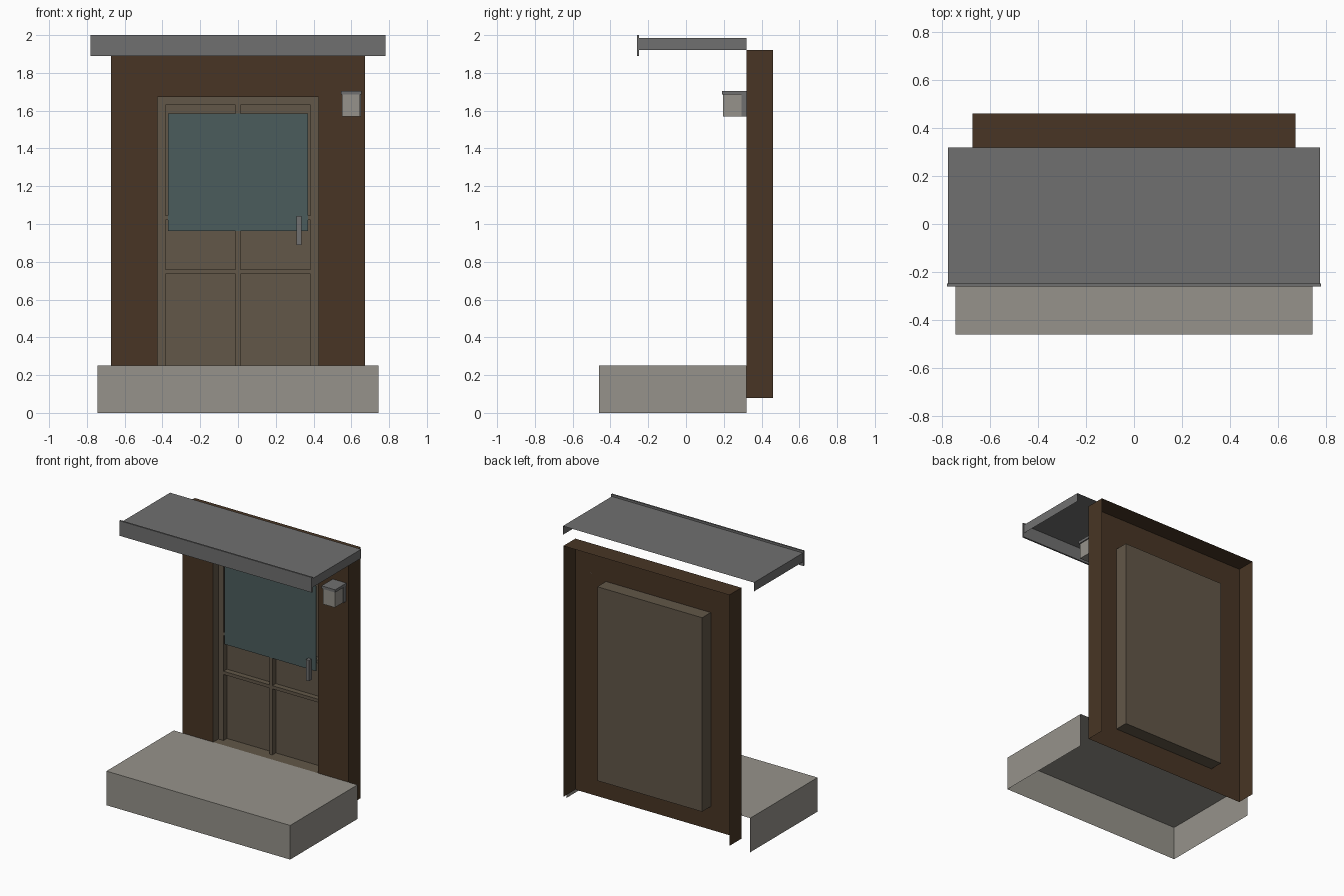
import bpy
import bmesh

cube = bpy.data.objects.get("Cube")
if cube:
    bpy.data.objects.remove(cube, do_unlink=True)


def material(name, r, g, b):
    m = bpy.data.materials.new(name)
    m.use_nodes = True
    m.diffuse_color = (r, g, b, 1)
    m.node_tree.nodes["Principled BSDF"].inputs["Base Color"].default_value = (r, g, b, 1)
    return m


brown = material("dark brown wood", 0.065, 0.036, 0.018)
taupe = material("taupe door", 0.122, 0.095, 0.065)
teal = material("teal glass", 0.07, 0.107, 0.107)
stone = material("pale stone", 0.305, 0.29, 0.257)
grey = material("grey metal", 0.163, 0.163, 0.163)

SIDES = {"left": (0, 1), "right": (0, -1), "back": (1, 1),
         "front": (1, -1), "top": (2, 1), "bottom": (2, -1)}


def finish(name, bm, mat):
    mesh = bpy.data.meshes.new(name)
    bm.to_mesh(mesh)
    bm.free()
    mesh.materials.append(mat)
    obj = bpy.data.objects.new(name, mesh)
    bpy.context.collection.objects.link(obj)
    return obj


def box(name, x, y, z, mat, open_sides=()):
    """Box from (low, high) ranges, with the named sides left open."""
    bm = bmesh.new()
    bmesh.ops.create_cube(bm, size=1)
    for v in bm.verts:
        v.co = [r[0] if c < 0 else r[1] for c, r in zip(v.co, (x, y, z))]
    bm.normal_update()
    gone = [f for f in bm.faces for s in open_sides
            if f.normal[SIDES[s][0]] * SIDES[s][1] > 0.9]
    bmesh.ops.delete(bm, geom=gone, context="FACES")
    return finish(name, bm, mat)


def sym(half):
    return (-half, half)


WALL_Y = 0.32
DOOR_X, DOOR_Z = sym(0.425), (0.25, 1.672)
WALL_X, WALL_Z = sym(0.673), (0.08, 1.92)

# Wall: returns at the sides and top, open behind and below
box("wall_returns", WALL_X, (WALL_Y, 0.46), WALL_Z, brown, ("front", "back", "bottom"))

# Wall face: a ring around the door opening
bm = bmesh.new()
corners = [(0, 0), (1, 0), (1, 1), (0, 1)]
outer = [bm.verts.new((WALL_X[i], WALL_Y, WALL_Z[j])) for i, j in corners]
inner = [bm.verts.new((DOOR_X[i], WALL_Y, DOOR_Z[j])) for i, j in corners]
for k in range(4):
    n = (k + 1) % 4
    bm.faces.new((outer[k], outer[n], inner[n], inner[k]))
finish("wall_face", bm, brown)

# Door: recessed tray with raised stiles and rails
box("door_recess", DOOR_X, (WALL_Y, 0.42), DOOR_Z, taupe, ("front",))
BAR_Y = (0.38, 0.42)
stiles = {"right": (-0.425, -0.383), "middle": sym(0.0125), "left": (0.383, 0.425)}
for side, x in stiles.items():
    box("door_stile_" + side, x, BAR_Y, DOOR_Z, taupe, ("back", "top", "bottom"))
rails = {"lower": (0.734, 0.758), "upper": (1.02, 1.044), "top": (1.63, 1.672)}
for level, z in rails.items():
    for side, x in (("right", (-0.383, -0.0125)), ("left", (0.0125, 0.383))):
        box(f"door_rail_{level}_{side}", x, BAR_Y, z, taupe, ("back", "left", "right"))

# Window pane and handle
box("window_pane", sym(0.37), (0.374, 0.38), (0.962, 1.585), teal)
box("door_handle", (0.309, 0.335), (0.345, 0.38), (0.89, 1.043), grey)

# Step: hollow behind and below
box("step", sym(0.745), (-0.46, WALL_Y), (0, 0.25), stone, ("back", "bottom"))

# Canopy: hollow slab with a front fascia
box("canopy", sym(0.775), (-0.25, WALL_Y), (1.92, 1.985), grey, ("back", "bottom"))
box("canopy_fascia", sym(0.78), (-0.26, -0.248), (1.89, 2.0), grey)

# Wall lamp
box("lamp_plate", (0.55, 0.65), (0.293, WALL_Y), (1.568, 1.69), grey)
box("lamp_body", (0.55, 0.647), (0.197, 0.293), (1.57, 1.685), stone)
box("lamp_cap", (0.544, 0.655), (0.19, WALL_Y), (1.685, 1.705), grey)
